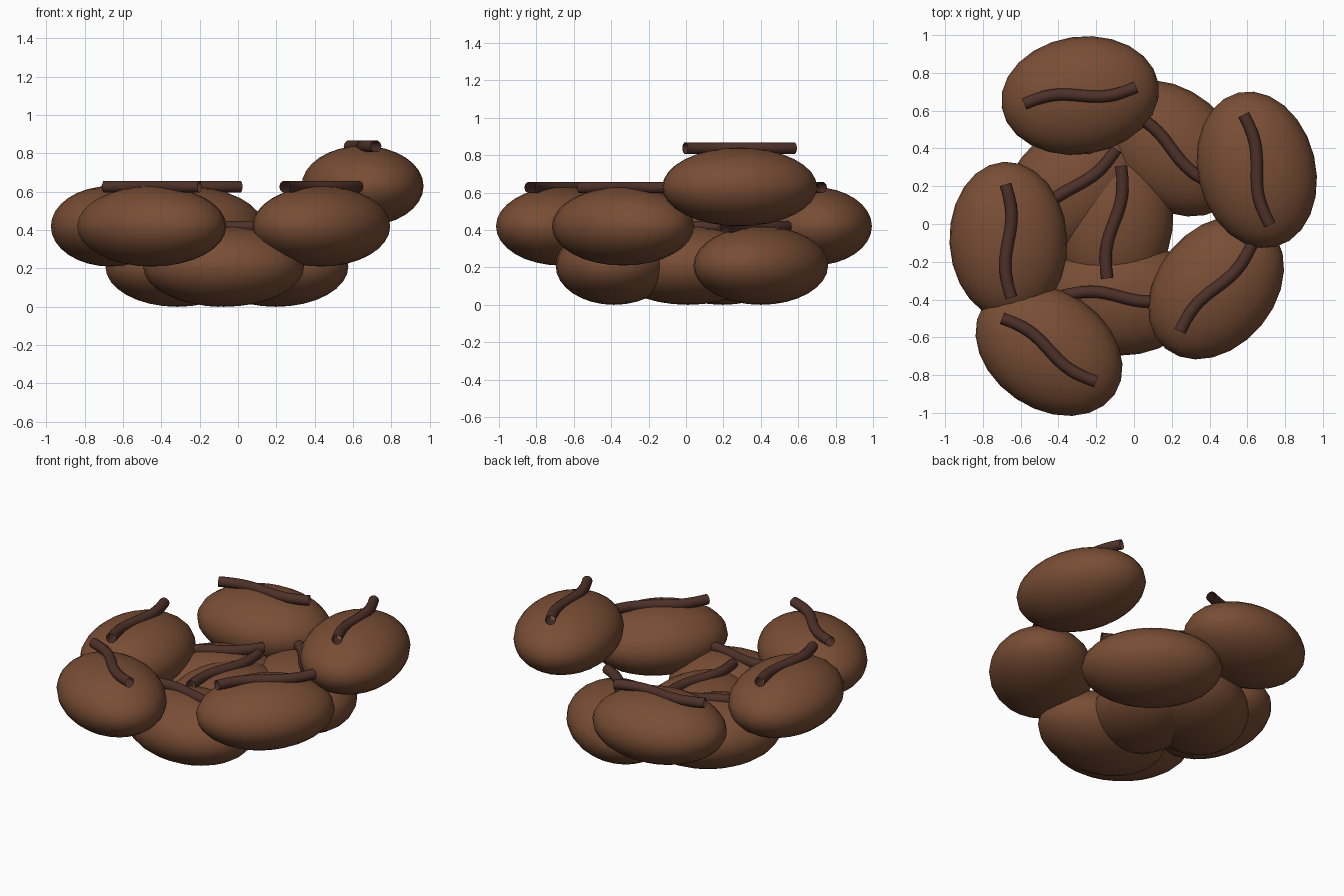
import bpy
from math import radians, sin, pi
from mathutils import Matrix

if "Cube" in bpy.data.objects:
    bpy.data.objects.remove(bpy.data.objects["Cube"])


def material(name, color):
    m = bpy.data.materials.new(name)
    m.diffuse_color = color
    m.use_nodes = True
    m.node_tree.nodes["Principled BSDF"].inputs["Base Color"].default_value = m.diffuse_color
    return m


roast = material("roasted_brown", (0.19, 0.075, 0.035, 1))
dark = material("dark_crease", (0.075, 0.03, 0.022, 1))

A, B, C = 0.42, 0.312, 0.21      # bean half-axes


def bean(name, x, y, z, angle):
    # bean body: a flattened ellipsoid
    bpy.ops.mesh.primitive_uv_sphere_add(segments=24, ring_count=16, radius=1)
    body = bpy.context.object
    body.name = name
    place = Matrix.Translation((x, y, z)) @ Matrix.Rotation(radians(angle), 4, 'Z')
    body.data.transform(Matrix.Diagonal((A, B, C, 1)))
    body.matrix_world = place
    bpy.ops.object.shade_smooth()
    body.data.materials.append(roast)

    # crease: S-shaped open tube lying on top
    curve = bpy.data.curves.new(name + "_crease", 'CURVE')
    curve.dimensions = '3D'
    curve.bevel_depth = 0.032
    curve.bevel_resolution = 3
    path = curve.splines.new('POLY')
    n = 16
    path.points.add(n)
    for i, p in enumerate(path.points):
        t = i / n
        p.co = (0.6 * (t - 0.5), 0.024 * sin(2 * pi * t), C - 0.003, 1)
    curve.materials.append(dark)
    crease = bpy.data.objects.new(name + "_crease", curve)
    bpy.context.collection.objects.link(crease)
    crease.matrix_world = place
    bpy.ops.object.select_all(action='DESELECT')
    crease.select_set(True)
    bpy.context.view_layer.objects.active = crease
    bpy.ops.object.convert(target='MESH')
    bpy.ops.object.shade_smooth()


# heap of beans in three layers: x, y, layer, angle
heap = [
    (-0.105, 0.01, 1, 83),
    (-0.075, -0.385, 1, -1),
    (0.197, 0.40, 1, -40),
    (-0.317, 0.196, 1, 42),
    (-0.285, 0.68, 2, 8.6),
    (0.435, -0.337, 2, 50.5),
    (-0.665, -0.09, 2, -87),
    (-0.45, -0.667, 2, -34),
    (0.65, 0.287, 3, -76.5),
]
for i, (x, y, layer, angle) in enumerate(heap, 1):
    bean(f"bean_{i}", x, y, C * layer, angle)
